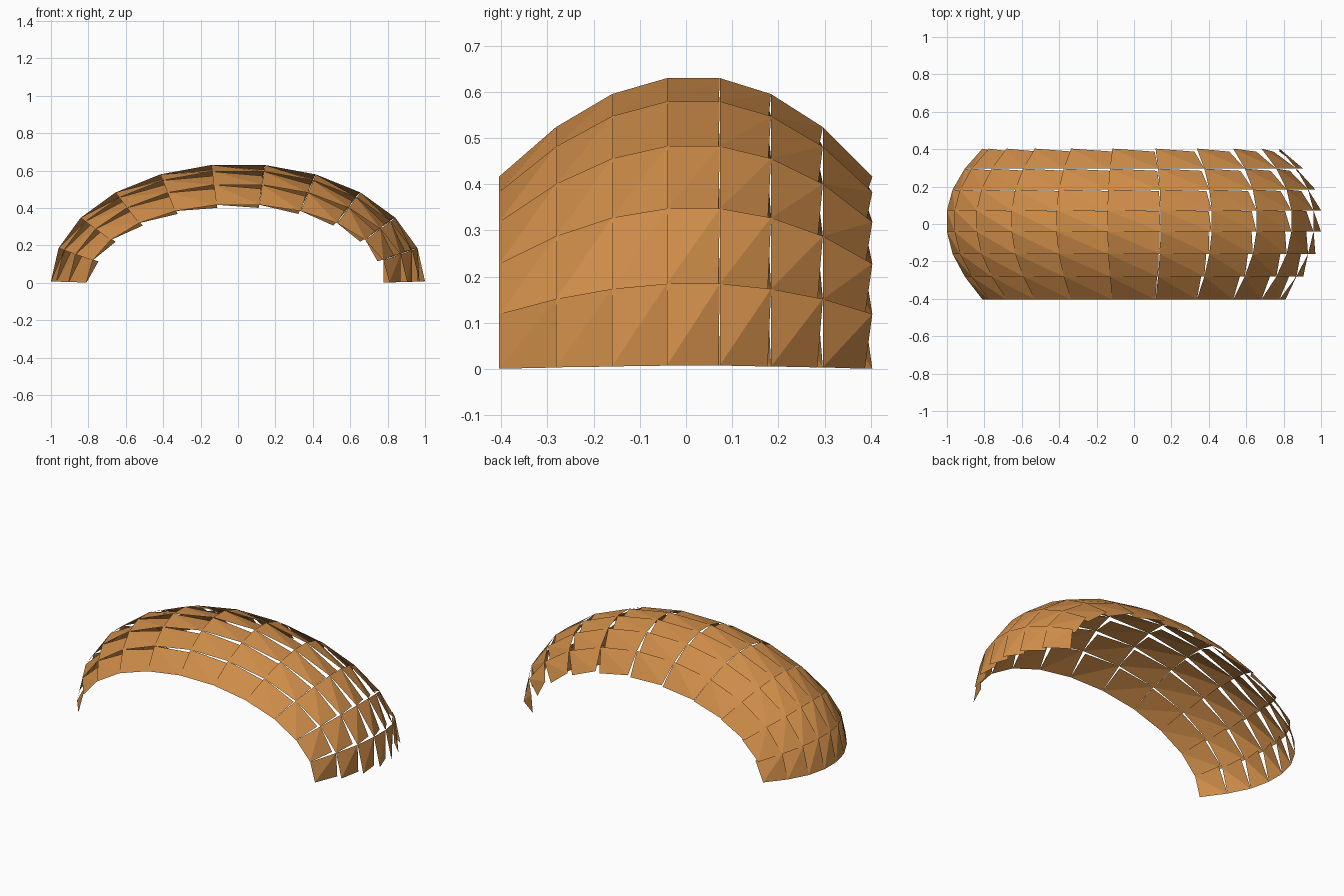
import bpy, bmesh, math
from mathutils import Vector

if "Cube" in bpy.data.objects:
    bpy.data.objects.remove(bpy.data.objects["Cube"])

COLS = 11        # panels along the arch
PUSH = 0.96      # the far corner of each panel is pulled toward the centre

# Cross-section arches: (y, half width, height, base z)
ARCHES = [(-0.404, 0.81, 0.420, 0.001), (-0.281, 0.905, 0.525, 0.004),
          (-0.160, 0.97, 0.595, 0.006), (-0.041, 1.0, 0.628, 0.008),
          (0.073, 1.0, 0.628, 0.008), (0.184, 0.97, 0.595, 0.006),
          (0.296, 0.905, 0.525, 0.004), (0.403, 0.81, 0.420, 0.001)]

mat = bpy.data.materials.new("warm orange brown")
mat.diffuse_color = (0.61, 0.26, 0.065, 1)
mat.use_nodes = True
mat.node_tree.nodes["Principled BSDF"].inputs["Base Color"].default_value = mat.diffuse_color


def point(i, j):
    y, a, b, z0 = ARCHES[j]
    t = math.pi * (1 - i / COLS)
    return Vector((a * math.cos(t), y, z0 + b * math.sin(t)))


# Shell of separate panels, each folded along its diagonal
bm = bmesh.new()
for i in range(COLS):
    for j in range(len(ARCHES) - 1):
        p = [bm.verts.new(c) for c in (point(i, j), point(i + 1, j),
                                       point(i + 1, j + 1) * PUSH, point(i, j + 1))]
        bm.faces.new((p[0], p[1], p[3]))
        bm.faces.new((p[1], p[2], p[3]))
mesh = bpy.data.meshes.new("panel_shell")
bm.to_mesh(mesh)
bm.free()
mesh.materials.append(mat)
shell = bpy.data.objects.new("panel_shell", mesh)
bpy.context.collection.objects.link(shell)
